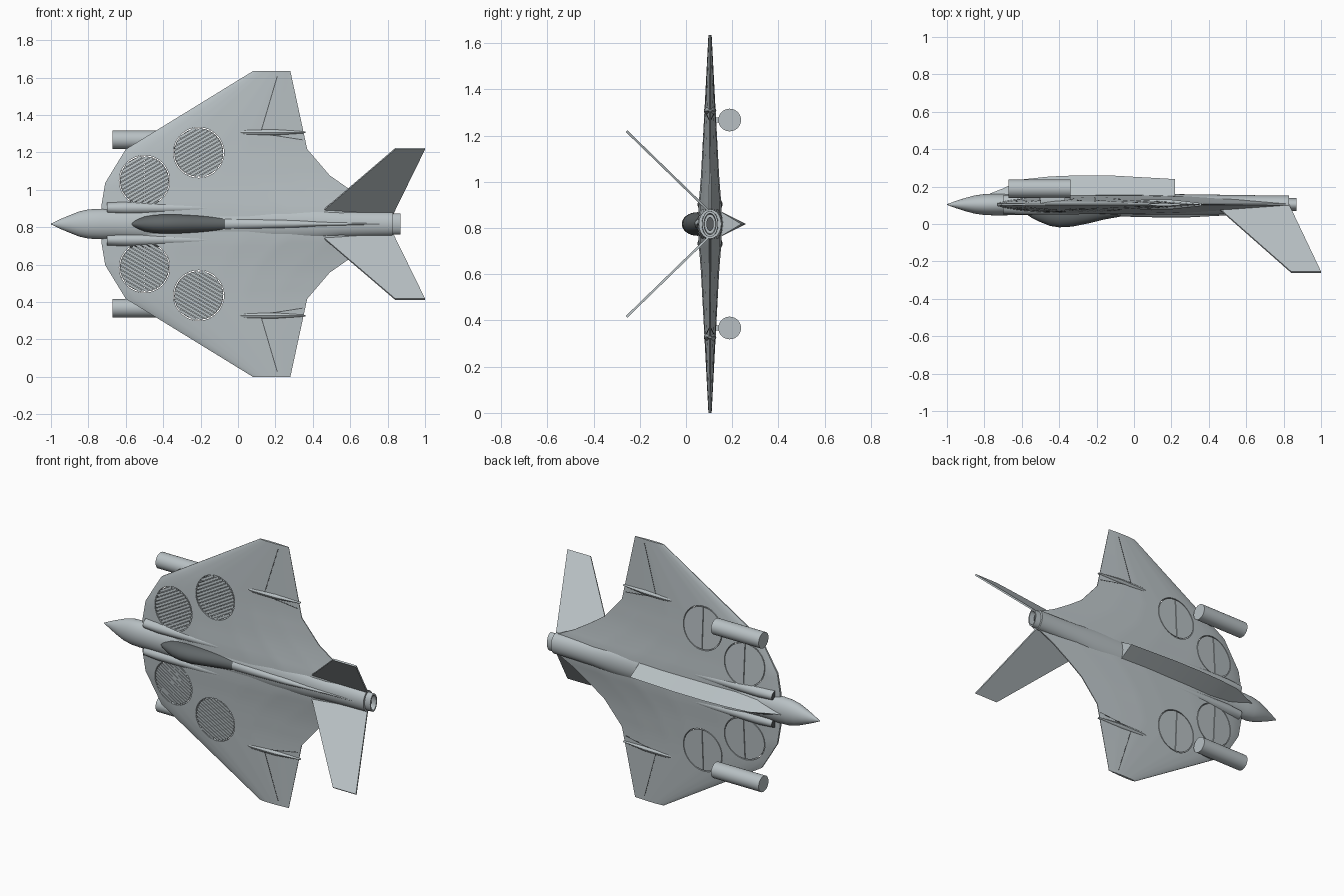
import bpy, bmesh, math
from mathutils import Vector

if "Cube" in bpy.data.objects:
    bpy.data.objects.remove(bpy.data.objects["Cube"], do_unlink=True)

MID_Z, MID_Y = 0.8175, 0.104
R_FAN = 0.135


def material(name, rgb):
    m = bpy.data.materials.new(name)
    m.use_nodes = True
    m.diffuse_color = (*rgb, 1)
    m.node_tree.nodes["Principled BSDF"].inputs["Base Color"].default_value = (*rgb, 1)
    return m


GREY = material("hull grey", (0.48, 0.53, 0.55))
GLASS = material("dark canopy", (0.12, 0.135, 0.14))
DARK = material("panel line grey", (0.10, 0.11, 0.115))


def finish(name, bm, mat, angle=30):
    bmesh.ops.recalc_face_normals(bm, faces=bm.faces)
    me = bpy.data.meshes.new(name)
    bm.to_mesh(me)
    bm.free()
    ob = bpy.data.objects.new(name, me)
    bpy.context.collection.objects.link(ob)
    me.materials.append(mat)
    smooth(ob, angle)
    return ob


def smooth(ob, angle=30):
    bpy.ops.object.select_all(action="DESELECT")
    ob.select_set(True)
    bpy.context.view_layer.objects.active = ob
    bpy.ops.object.shade_smooth_by_angle(angle=math.radians(angle))


def loft(name, rings, mat, angle=30):
    """Skin a row of equal rings and cap both ends."""
    bm = bmesh.new()
    vs = [[bm.verts.new(p) for p in r] for r in rings]
    n = len(vs[0])
    for a, b in zip(vs, vs[1:]):
        for i in range(n):
            j = (i + 1) % n
            bm.faces.new((a[i], a[j], b[j], b[i]))
    bm.faces.new(vs[0])
    bm.faces.new(vs[-1])
    return finish(name, bm, mat, angle)


def ring(x, w, y0, y1, s=0.0, n=32):
    """Ellipse across the body: half width w, from y0 (back) to y1 (belly)."""
    c, h = (y0 + y1) / 2, (y1 - y0) / 2
    return [(x, c + h * math.cos(t), MID_Z + s + w * math.sin(t))
            for t in (2 * math.pi * i / n for i in range(n))]


def lerp(table, v):
    for (a, p), (b, q) in zip(table, table[1:]):
        if v <= b:
            return p + (q - p) * max(0, v - a) / (b - a)
    return table[-1][1]


# Wing planform, thickness and chord profile
LEAD = [(0, -.73), (.10, -.73), (.22, -.71), (.40, -.60), (.8175, .08)]
TRAIL = [(0, .83), (.06, .82), (.12, .70), (.19, .59), (.26, .49), (.40, .37), (.8175, .28)]
THICK = [(0, .052), (.1, .048), (.2, .040), (.4, .029), (.8175, .007)]
CHORD = [(0, .15), (.03, .42), (.09, .7), (.18, .9), (.28, 1), (.5, 1), (.65, .88), (.82, .55), (1, .08)]


def half(x, s):
    s = abs(s)
    a, b = lerp(LEAD, s), lerp(TRAIL, s)
    return lerp(THICK, s) * lerp(CHORD, (x - a) / (b - a))


def wing_ring(s):
    a, b = lerp(LEAD, abs(s)), lerp(TRAIL, abs(s))
    xs = [a + (b - a) * i / 40 for i in range(41)]
    return ([(x, MID_Y - half(x, s), MID_Z + s) for x in xs]
            + [(x, MID_Y + half(x, s), MID_Z + s) for x in reversed(xs)])


spans = [0, .03, .06, .10, .12, .155, .19, .22, .26, .30, .35, .40, .48, .56, .65, .74, .8175]
wing = loft("wing", [wing_ring(s) for s in [-v for v in spans[:0:-1]] + spans], GREY)

# Round lift fan openings through the wing
FANS = [(-.50, .232), (-.21, .382)]
for side in (1, -1):
    for fx, fs in FANS:
        bpy.ops.mesh.primitive_cylinder_add(vertices=48, radius=R_FAN, depth=0.4,
                                            location=(fx, MID_Y, MID_Z + side * fs),
                                            rotation=(math.pi / 2, 0, 0))
        cutter = bpy.context.object
        cutter.hide_render = True
        mod = wing.modifiers.new("fan_hole", "BOOLEAN")
        mod.operation, mod.solver, mod.object = "DIFFERENCE", "EXACT", cutter
        bpy.context.view_layer.objects.active = wing
        bpy.ops.object.modifier_apply(modifier=mod.name)
        bpy.data.objects.remove(cutter, do_unlink=True)
smooth(wing)


def plates(name, outlines, face, mat, lift=0.0, thick=0.006):
    """Thin plates on the wing skin; face -1 is the back, +1 the belly."""
    bm = bmesh.new()
    for pts in outlines:
        loops = []
        for d in (lift, lift - thick):
            loops.append([bm.verts.new((x, MID_Y + face * (half(x, s) + d), MID_Z + s)) for x, s in pts])
        top, low = loops
        bm.faces.new(top)
        bm.faces.new(low[::-1])
        for i in range(len(pts)):
            j = (i + 1) % len(pts)
            bm.faces.new((top[i], low[i], low[j], top[j]))
    return finish(name, bm, mat, 20)


def strip(p, q, width):
    a, b = Vector(p), Vector(q)
    n = (b - a).orthogonal().normalized() * width / 2
    row = [a.lerp(b, i / 6) for i in range(7)]
    return [tuple(v + n) for v in row] + [tuple(v - n) for v in reversed(row)]


for side, tag in ((1, "upper"), (-1, "lower")):
    slats, doors = [], []
    for fx, fs in FANS:
        # Diagonal louvres on the back
        d = Vector((math.cos(math.pi / 6), side * 0.5))
        n = Vector((-d.y, d.x))
        c = Vector((fx, side * fs))
        r = R_FAN - 0.006
        for i in range(14):
            o = -r + (i + 0.5) * 2 * r / 14
            l = math.sqrt(r * r - o * o)
            slats.append(strip(c + n * o - d * l, c + n * o + d * l, 0.0155))
        # Split doors on the belly
        for e in (1, -1):
            doors.append([(fx + e * (0.002 + r * math.cos(t)), side * fs + r * math.sin(t))
                          for t in (math.pi * (k / 20 - 0.5) for k in range(21))])
    plates(tag + "_fan_louvres", slats, -1, GREY)
    plates(tag + "_fan_doors", doors, 1, GREY)

    # Control surface seams
    hinge, tip, edge = (.12, side * .485), (.21, side * .79), (.345, side * .45)
    for face, where in ((-1, "back"), (1, "belly")):
        plates(f"{tag}_{where}_flap_seam", [strip(hinge, tip, .005), strip(hinge, edge, .005)],
               face, DARK, 0.001, 0.003)

    # Hinge fairing, a slim blister at the flap's inner end
    loft(tag + "_hinge_fairing",
         [ring(x, w, MID_Y - h, MID_Y + h, side * .49, 16)
          for x, w, h in ((-.1, .004, .012), (.05, .02, .027), (.2, .018, .026), (.36, .004, .008))], GREY)

    # Canted tail fin
    def fin_point(x, s, e):
        y = 0.1 - 1.03 * (s - 0.055)
        return (x, y + e, MID_Z + side * (s + e))
    outline = [(.44, .06), (.83, .055), (1.0, .402), (.84, .402)]
    loft(tag + "_tail_fin", [[fin_point(x, s, e) for x, s in outline] for e in (-.0035, .0035)], GREY)

    # Slung pod and its pylon
    loft(tag + "_pod", [ring(x, .049, .14, .238, side * .45) for x in (-.67, -.34)], GREY)
    loft(tag + "_pylon", [ring(x, .012, .10, .16, side * .45, 8) for x in (-.50, -.37)], GREY)

    # Air intake beside the nose
    intake = loft(tag + "_intake",
                  [ring(x, w, MID_Y - h, MID_Y + h, side * .085)
                   for x, w, h in ((-.70, .032, .048), (-.6, .04, .054), (-.3, .035, .052), (.2, .02, .04))], GREY)
    intake.data.materials.append(DARK)
    for f in intake.data.polygons:
        f.material_index = int(f.normal.x < -0.9)

# Fuselage from nose tip to tail
BODY = [(-1, .002, .002), (-.95, .026, .02), (-.9, .047, .036), (-.85, .067, .049), (-.8, .078, .056),
        (-.74, .081, .058), (-.66, .078, .057), (-.4, .092, .056), (.2, .094, .056),
        (.42, .085, .053), (.55, .070, .051), (.7, .066, .049), (.83, .064, .049)]
loft("fuselage", [ring(x, w, MID_Y - h, MID_Y + h) for x, w, h in BODY], GREY)

# Hollow exhaust nozzle
loft("nozzle", [ring(x, w, MID_Y - h, MID_Y + h) for x, w, h in
                ((.82, .056, .036), (.868, .056, .034), (.868, .046, .026), (.835, .042, .024))], GREY)
loft("nozzle_core", [ring(x, .03, MID_Y - .016, MID_Y + .016) for x in (.83, .842)], DARK)

# Canopy and the spine behind it
CANOPY = [(-.58, .006, .055), (-.55, .024, .035), (-.5, .040, .010), (-.45, .048, -.010), (-.4, .051, -.018),
          (-.33, .051, -.014), (-.25, .047, .002), (-.16, .042, .024), (-.07, .037, .040)]
loft("canopy", [ring(x, w, y, .115) for x, w, y in CANOPY], GLASS)
SPINE = [(-.07, .037, .040), (.1, .031, .036), (.3, .025, .036), (.45, .016, .044), (.8, .006, .056)]
loft("spine", [ring(x, w, y, .115) for x, w, y in SPINE], GREY)

# Belly keel with a triangular section
KEEL = [(-.77, .006, .163), (-.70, .03, .19), (-.6, .05, .238), (-.45, .058, .254), (-.3, .06, .26),
        (-.1, .06, .258), (.22, .06, .24)]
loft("belly_keel", [[(x, .14, MID_Z - w), (x, y, MID_Z), (x, .14, MID_Z + w)] for x, w, y in KEEL], GREY)
